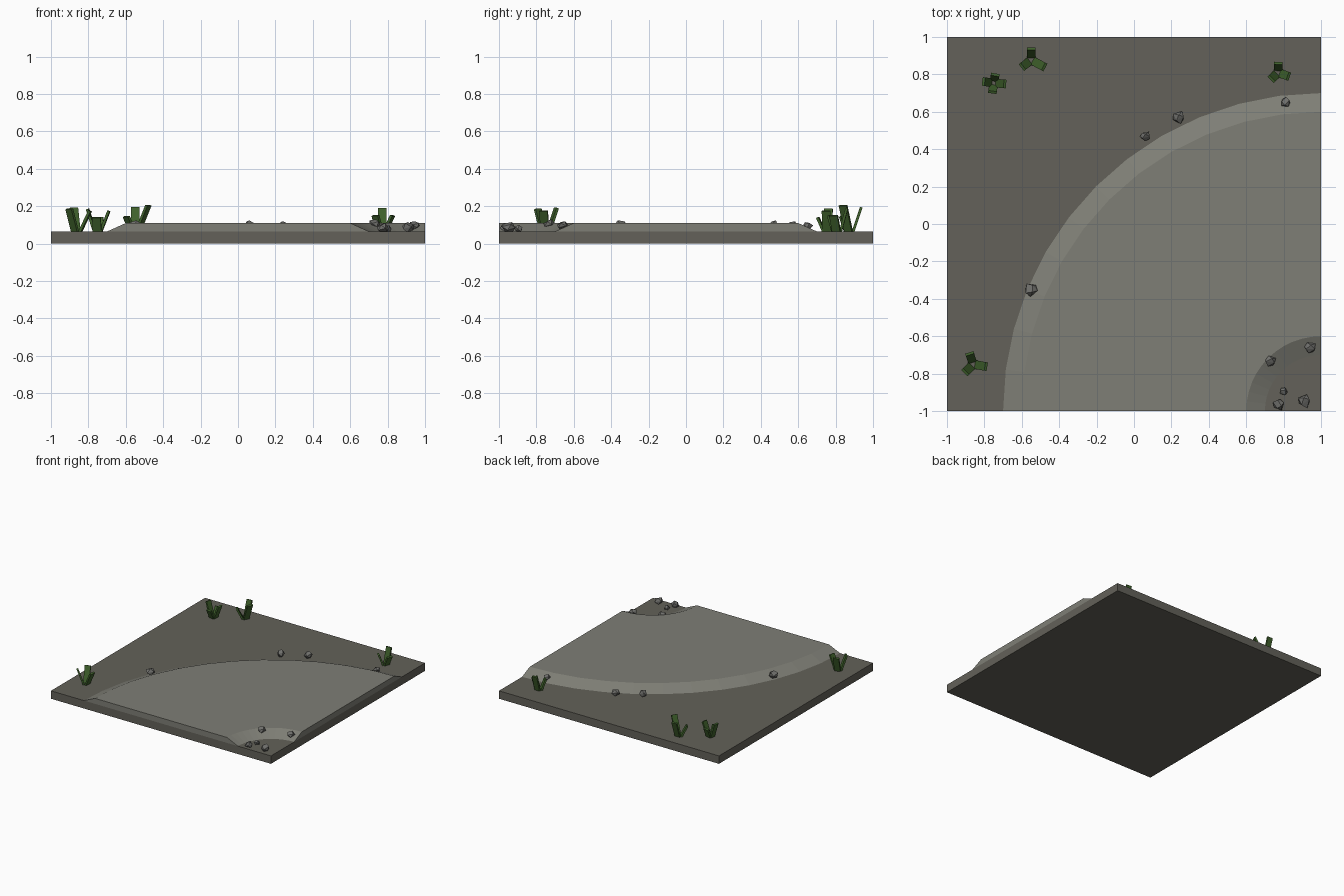
import bpy, bmesh, math, random
from mathutils import Vector, Matrix

if "Cube" in bpy.data.objects:
    bpy.data.objects.remove(bpy.data.objects["Cube"])

random.seed(4)
GROUND = 0.065
ROAD_TOP = 0.11


def material(name, rgb):
    m = bpy.data.materials.new(name)
    m.diffuse_color = (*rgb, 1)
    m.use_nodes = True
    m.node_tree.nodes["Principled BSDF"].inputs["Base Color"].default_value = m.diffuse_color
    return m


MAT_GROUND = material("ground", (0.125, 0.12, 0.10))
MAT_ROAD = material("road", (0.21, 0.21, 0.18))
MAT_ROCK = material("rock", (0.16, 0.16, 0.15))
MAT_GRASS = material("grass", (0.05, 0.12, 0.025))


def make_object(name, bm, mat):
    bmesh.ops.recalc_face_normals(bm, faces=bm.faces)
    me = bpy.data.meshes.new(name)
    bm.to_mesh(me)
    bm.free()
    me.materials.append(mat)
    ob = bpy.data.objects.new(name, me)
    bpy.context.collection.objects.link(ob)
    return ob


def add_box(bm, size, matrix):
    scale = Matrix.Diagonal((*size, 1))
    return bmesh.ops.create_cube(bm, size=1, matrix=matrix @ scale)["verts"]


# Square ground slab
bm = bmesh.new()
add_box(bm, (2, 2, GROUND), Matrix.Translation((0, 0, GROUND / 2)))
make_object("ground_slab", bm, MAT_GROUND)

# Curved road: sloped profile swept a quarter turn about the front right corner
profile = [(0.3, GROUND), (0.4, ROAD_TOP), (1.6, ROAD_TOP), (1.7, GROUND)]
STEPS = 12
bm = bmesh.new()
rings = []
for i in range(STEPS + 1):
    a = math.pi / 2 * (1 + i / STEPS)
    rings.append([bm.verts.new((1 + r * math.cos(a), -1 + r * math.sin(a), z))
                  for r, z in profile])
for p, q in zip(rings, rings[1:]):
    for j in range(3):
        bm.faces.new((p[j], p[j + 1], q[j + 1], q[j]))
bm.faces.new(rings[0])
bm.faces.new(rings[-1])
make_object("curved_road", bm, MAT_ROAD)

# Loose rocks: x, y, base z, width, height
rocks = [
    (0.06, 0.47, 0.065, 0.06, 0.06), (0.24, 0.57, 0.065, 0.07, 0.055),
    (0.81, 0.65, 0.075, 0.06, 0.04), (-0.55, -0.35, 0.07, 0.075, 0.055),
    (0.73, -0.73, 0.08, 0.07, 0.05), (0.94, -0.66, 0.075, 0.07, 0.045),
    (0.80, -0.895, 0.06, 0.05, 0.04), (0.775, -0.965, 0.06, 0.065, 0.05),
    (0.91, -0.945, 0.06, 0.08, 0.055),
]
for n, (x, y, z, w, h) in enumerate(rocks):
    bm = bmesh.new()
    turn = random.uniform(0, 6)
    for k in range(10):
        t = turn + k * 2.4
        s = 1 - 2 * (k + 0.5) / 10
        r = math.sqrt(1 - s * s) * random.uniform(0.8, 1.1)
        bm.verts.new((x + w / 2 * r * math.cos(t), y + w / 2 * r * math.sin(t),
                      z + h / 2 + h / 2 * s * 1.1))
    hull = bmesh.ops.convex_hull(bm, input=bm.verts)
    loose = [v for v in hull["geom_interior"] if isinstance(v, bmesh.types.BMVert)]
    bmesh.ops.delete(bm, geom=loose, context="VERTS")
    make_object(f"rock_{n + 1}", bm, MAT_ROCK)

# Grass tufts: centre, then blades as (heading in degrees, lean reach, top z)
tufts = [
    ((-0.55, 0.877), [(90, 0.06, 0.195), (-28, 0.08, 0.205), (218, 0.06, 0.145)]),
    ((-0.75, 0.754), [(172, 0.055, 0.185), (-5, 0.06, 0.175),
                      (262, 0.05, 0.14), (80, 0.045, 0.14)]),
    ((0.77, 0.81), [(88, 0.05, 0.19), (-20, 0.06, 0.15), (225, 0.05, 0.15)]),
    ((-0.86, -0.75), [(108, 0.06, 0.19), (-10, 0.07, 0.175), (225, 0.06, 0.185)]),
]
for n, ((x, y), blades) in enumerate(tufts):
    bm = bmesh.new()
    for heading, reach, top in blades:
        a = math.radians(heading)
        out = Vector((math.cos(a), math.sin(a), 0))
        root = Vector((x, y, GROUND - 0.005)) + out * 0.015
        tip = Vector((x, y, top)) + out * reach
        up = (tip - root).normalized()
        side = Vector((-out.y, out.x, 0))
        rot = Matrix((side, up.cross(side), up)).transposed().to_4x4()
        add_box(bm, (0.046, 0.014, (tip - root).length),
                Matrix.Translation((root + tip) / 2) @ rot)
    make_object(f"grass_tuft_{n + 1}", bm, MAT_GRASS)
